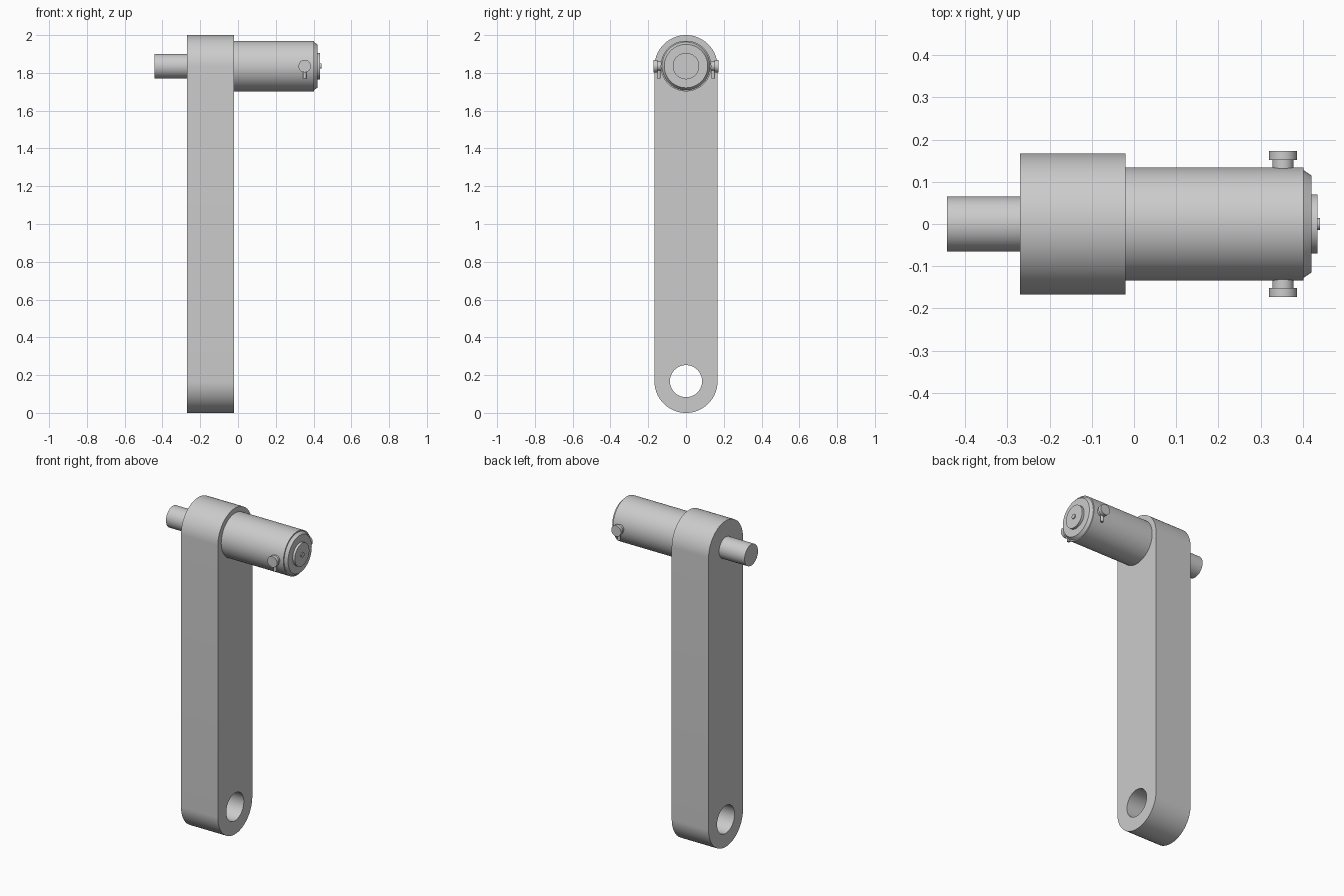
import bpy, bmesh, math
from mathutils import Matrix, Vector

cube = bpy.data.objects.get("Cube")
if cube:
    bpy.data.objects.remove(cube, do_unlink=True)

GREY = (0.6, 0.6, 0.6, 1)
steel = bpy.data.materials.new("grey_steel")
steel.use_nodes = True
steel.diffuse_color = GREY
steel.node_tree.nodes["Principled BSDF"].inputs["Base Color"].default_value = GREY

AXIS_Z = 1.836   # height of the handle axis
END_R = 0.167    # radius of the rounded arm ends


def finish(name, bm):
    bmesh.ops.recalc_face_normals(bm, faces=bm.faces)
    mesh = bpy.data.meshes.new(name)
    bm.to_mesh(mesh)
    bm.free()
    mesh.materials.append(steel)
    ob = bpy.data.objects.new(name, mesh)
    bpy.context.collection.objects.link(ob)
    bpy.ops.object.select_all(action='DESELECT')
    ob.select_set(True)
    bpy.context.view_layer.objects.active = ob
    bpy.ops.object.shade_smooth_by_angle(angle=math.radians(25))
    return ob


def turned(name, profile, origin, direction, sides=64):
    """Solid of revolution; profile is (distance, radius) pairs along direction."""
    rot = Vector((0, 0, 1)).rotation_difference(Vector(direction)).to_matrix().to_4x4()
    bm = bmesh.new()
    rings = []
    for d, r in profile:
        rings.append([bm.verts.new((r * math.cos(a), r * math.sin(a), d))
                      for a in (2 * math.pi * i / sides for i in range(sides))])
    for a, b in zip(rings, rings[1:]):
        for i in range(sides):
            j = (i + 1) % sides
            bm.faces.new((a[i], a[j], b[j], b[i]))
    bm.faces.new(rings[0])
    bm.faces.new(rings[-1])
    bm.transform(Matrix.Translation(origin) @ rot)
    return finish(name, bm)


# Crank arm: rounded bar with a through hole at the lower end
def arc(cz, start, n=48):
    return [(END_R * math.cos(start + math.pi * i / n),
             cz + END_R * math.sin(start + math.pi * i / n)) for i in range(n + 1)]


bm = bmesh.new()
outline = arc(2 - END_R, 0) + arc(END_R, math.pi)
hole = [(0.085 * math.cos(a), 0.168 + 0.085 * math.sin(a))
        for a in (2 * math.pi * i / 64 for i in range(64))]
edges = []
for loop in (outline, hole):
    vs = [bm.verts.new((-0.27, y, z)) for y, z in loop]
    edges += [bm.edges.new((v, vs[(i + 1) % len(vs)])) for i, v in enumerate(vs)]
bmesh.ops.triangle_fill(bm, edges=edges, use_beauty=True)
ext = bmesh.ops.extrude_face_region(bm, geom=bm.faces[:], use_keep_orig=True)
bmesh.ops.translate(bm, vec=(0.25, 0, 0),
                    verts=[g for g in ext["geom"] if isinstance(g, bmesh.types.BMVert)])
finish("crank_arm", bm)

# Drive shaft on the outer side, grip with stepped, chamfered end on the other
turned("drive_shaft", [(0, 0.065), (0.173, 0.065)], (-0.27, 0, AXIS_Z), (-1, 0, 0))
turned("handle_grip", [(0, 0.134), (0.422, 0.134), (0.422, 0.127), (0.44, 0.115),
                       (0.44, 0.07), (0.455, 0.07), (0.455, 0.014), (0.461, 0.014)],
       (-0.02, 0, AXIS_Z), (1, 0, 0))

# Matching knobs with small stems on both sides of the grip
for side, label in ((-1, "front"), (1, "back")):
    turned(label + "_knob", [(0, 0.025), (0.032, 0.025), (0.032, 0.033), (0.053, 0.033)],
           (0.353, side * 0.12, AXIS_Z), (0, side, 0), 32)
    turned(label + "_knob_stem", [(0, 0.009), (0.066, 0.009)],
           (0.353, side * 0.144, AXIS_Z), (0, 0, -1), 16)
